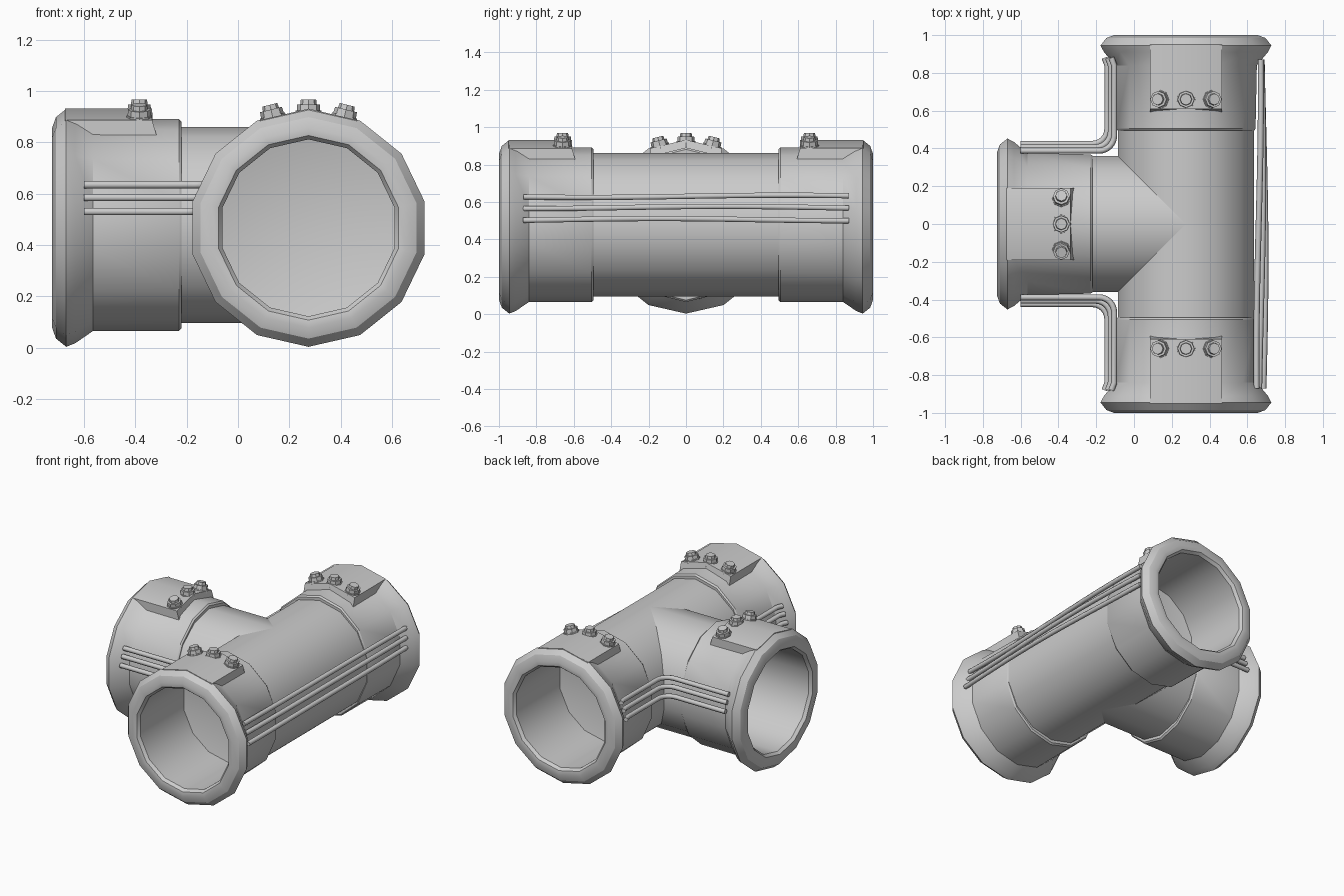
import bpy, bmesh, math
from mathutils import Matrix, Vector

if "Cube" in bpy.data.objects:
    bpy.data.objects.remove(bpy.data.objects["Cube"])

CX, SEG = 0.275, 14
ARMS = {"front": -90, "back": 90, "branch": 180}


def finish(name, bm, matrix=Matrix(), angle=30):
    bmesh.ops.recalc_face_normals(bm, faces=bm.faces)
    me = bpy.data.meshes.new(name)
    bm.to_mesh(me)
    bm.free()
    ob = bpy.data.objects.new(name, me)
    bpy.context.collection.objects.link(ob)
    ob.matrix_world = matrix
    bpy.ops.object.select_all(action='DESELECT')
    ob.select_set(True)
    bpy.context.view_layer.objects.active = ob
    bpy.ops.object.shade_smooth_by_angle(angle=math.radians(angle))
    return ob


# One arm profile: (distance along arm, side radius, vertical radius, centre height)
PROFILE = [
    (0.50, 0.345, 0.345, 0.467), (0.975, 0.345, 0.345, 0.467),
    (0.995, 0.36, 0.36, 0.467), (1.0, 0.39, 0.39, 0.467),
    (0.985, 0.432, 0.432, 0.467), (0.945, 0.464, 0.464, 0.467),
    (0.91, 0.445, 0.450, 0.467), (0.84, 0.385, 0.413, 0.478),
    (0.505, 0.378, 0.413, 0.478), (0.495, 0.372, 0.403, 0.478),
    (0.495, 0.370, 0.383, 0.478), (0.0, 0.370, 0.383, 0.478),
]


def pipe_arm(name, matrix):
    bm = bmesh.new()
    rings = []
    for d, ry, rz, cz in PROFILE:
        rings.append([bm.verts.new((d, ry * math.sin(2 * math.pi * i / SEG),
                                    cz + rz * math.cos(2 * math.pi * i / SEG)))
                      for i in range(SEG)])
    apex = bm.verts.new((0.42, 0, 0.467))
    for i in range(SEG):
        j = (i + 1) % SEG
        bm.faces.new((apex, rings[0][i], rings[0][j]))
        for a, b in zip(rings, rings[1:]):
            bm.faces.new((a[i], a[j], b[j], b[i]))
    return finish(name, bm, matrix)


def bolt_tab(name, matrix):
    bm = bmesh.new()
    section = [(-0.19, 0.82), (-0.19, 0.887), (0, 0.932), (0.19, 0.887), (0.19, 0.82)]
    inner = [bm.verts.new((0.59 if z < 0.85 else 0.61, y, z)) for y, z in section]
    outer = [bm.verts.new((0.95, y, z)) for y, z in section]
    bm.faces.new(inner)
    bm.faces.new(outer)
    for i in range(5):
        j = (i + 1) % 5
        bm.faces.new((inner[i], inner[j], outer[j], outer[i]))
    return finish(name, bm, matrix)


def bolt(name, matrix):
    bm = bmesh.new()
    # washer base, octagonal head and raised centre
    for r1, r2, z, h, n in ((0.052, 0.050, -0.012, 0.03, 8),
                            (0.046, 0.044, 0.012, 0.03, 8),
                            (0.034, 0.030, 0.030, 0.032, 8)):
        bmesh.ops.create_cone(bm, cap_ends=True, segments=n, radius1=r1, radius2=r2,
                              depth=h, matrix=Matrix.Translation((0, 0, z)))
    return finish(name, bm, matrix)


def cable(name, points, radius=0.016):
    cu = bpy.data.curves.new(name, 'CURVE')
    cu.dimensions = '3D'
    cu.bevel_depth = radius
    cu.bevel_resolution = 1
    cu.use_fill_caps = True
    sp = cu.splines.new('POLY')
    sp.points.add(len(points) - 1)
    for p, c in zip(sp.points, points):
        p.co = (*c, 1)
        
    for s in cu.splines:
        s.use_smooth = True
    ob = bpy.data.objects.new(name, cu)
    bpy.context.collection.objects.link(ob)
    return ob


# Three identical arms with flange, tab and bolts
for arm, deg in ARMS.items():
    m = Matrix.Translation((CX, 0, 0)) @ Matrix.Rotation(math.radians(deg), 4, 'Z')
    pipe_arm(arm + "_pipe_arm", m)
    bolt_tab(arm + "_bolt_tab", m)
    for k, y in enumerate((-0.14, 0, 0.14)):
        tilt = Matrix.Rotation(-y / 0.14 * math.radians(14), 4, 'X')
        z = 0.922 - abs(y) * 0.14
        bolt(f"{arm}_bolt_{k + 1}", m @ Matrix.Translation((0.66, y, z)) @ tilt)

# Straight cables along the closed side, slightly wavy
for k, z in enumerate((0.63, 0.57, 0.505)):
    x = (0.660, 0.672, 0.684)[k]
    pts = [(x + 0.012 * math.sin(t * 2.2 + k), t, z + 0.006 * math.sin(t * 3 + k))
           for t in [-0.87 + 1.74 * i / 12 for i in range(13)]]
    cable(f"side_cable_{k + 1}", pts)

# Bent cables around both inner corners
for side, s in (("back", 1), ("front", -1)):
    for k, z in enumerate((0.635, 0.585, 0.53)):
        y0, x0, r = 0.388 + 0.018 * k, -0.105 - 0.018 * k, 0.08
        pts = [(-0.60, y0, z), (-0.40, y0, z)]
        for i in range(7):
            a = math.pi / 2 * i / 6
            pts.append((x0 - r + r * math.sin(a), y0 + r - r * math.cos(a), z))
        pts += [(x0, 0.84, z), (x0 - 0.015, 0.88, z)]
        cable(f"{side}_corner_cable_{k + 1}", [(x, y * s, zz) for x, y, zz in pts])
